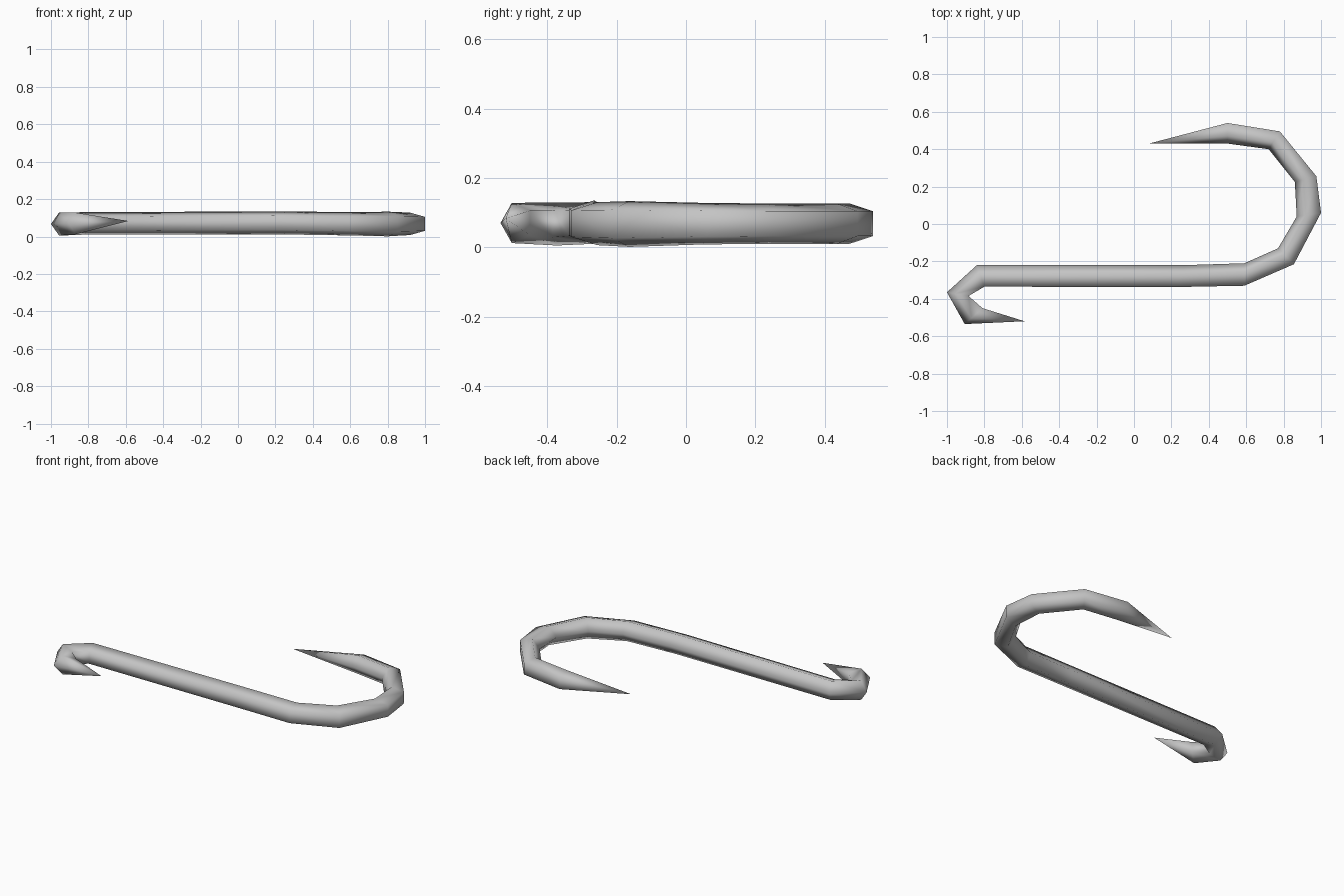
import bpy
import bmesh
import math
from mathutils import Vector

cube = bpy.data.objects.get("Cube")
if cube:
    bpy.data.objects.remove(cube, do_unlink=True)

# Plain grey metal
metal = bpy.data.materials.new("grey metal")
metal.use_nodes = True
colour = (0.55, 0.55, 0.55, 1)
metal.diffuse_color = colour
metal.node_tree.nodes["Principled BSDF"].inputs["Base Color"].default_value = colour

# Mitred joints along the bar: flat side xy, ridge side xy, centre height, half height
joints = [
    ((0.50, 0.54), (0.50, 0.43), 0.068, 0.058),
    ((0.78, 0.495), (0.72, 0.40), 0.068, 0.058),
    ((0.975, 0.255), (0.86, 0.225), 0.068, 0.058),
    ((1.00, 0.06), (0.87, 0.04), 0.068, 0.06),
    ((0.855, -0.215), (0.77, -0.13), 0.067, 0.066),
    ((0.59, -0.33), (0.59, -0.21), 0.068, 0.062),
    ((0.23, -0.337), (0.27, -0.22), 0.073, 0.062),
    ((-0.80, -0.335), (-0.84, -0.22), 0.07, 0.06),
    ((-0.885, -0.385), (-1.00, -0.365), 0.067, 0.062),
    ((-0.81, -0.45), (-0.905, -0.535), 0.07, 0.058),
]
large_tip = (0.08, 0.43, 0.07)
small_tip = (-0.585, -0.52, 0.083)

SIDES = 5
angles = [math.pi / SIDES * (2 * i + 1) for i in range(SIDES)]
flat_reach = math.cos(math.pi / SIDES)
tallest = max(math.sin(a) for a in angles)


def add_ring(bm, flat, ridge, z, half):
    """Five-sided section with a flat face on one side and a ridge opposite."""
    flat, ridge = Vector(flat), Vector(ridge)
    ring = []
    for a in angles:
        t = (flat_reach - math.cos(a)) / (flat_reach + 1)
        p = flat.lerp(ridge, t)
        ring.append(bm.verts.new((p.x, p.y, z + half * math.sin(a) / tallest)))
    return ring


def close_to_tip(bm, ring, tip):
    point = bm.verts.new(tip)
    for i in range(SIDES):
        bm.faces.new((ring[i], ring[(i + 1) % SIDES], point))


# Bent bar with a sharp point at each end
bm = bmesh.new()
rings = [add_ring(bm, *joint) for joint in joints]
for a, b in zip(rings, rings[1:]):
    for i in range(SIDES):
        j = (i + 1) % SIDES
        bm.faces.new((a[i], a[j], b[j], b[i]))
close_to_tip(bm, rings[0], large_tip)
close_to_tip(bm, rings[-1], small_tip)
bmesh.ops.recalc_face_normals(bm, faces=bm.faces[:])
for face in bm.faces:
    face.smooth = True

mesh = bpy.data.meshes.new("double_hook")
bm.to_mesh(mesh)
bm.free()
mesh.materials.append(metal)
hook = bpy.data.objects.new("double_hook", mesh)
bpy.context.collection.objects.link(hook)
